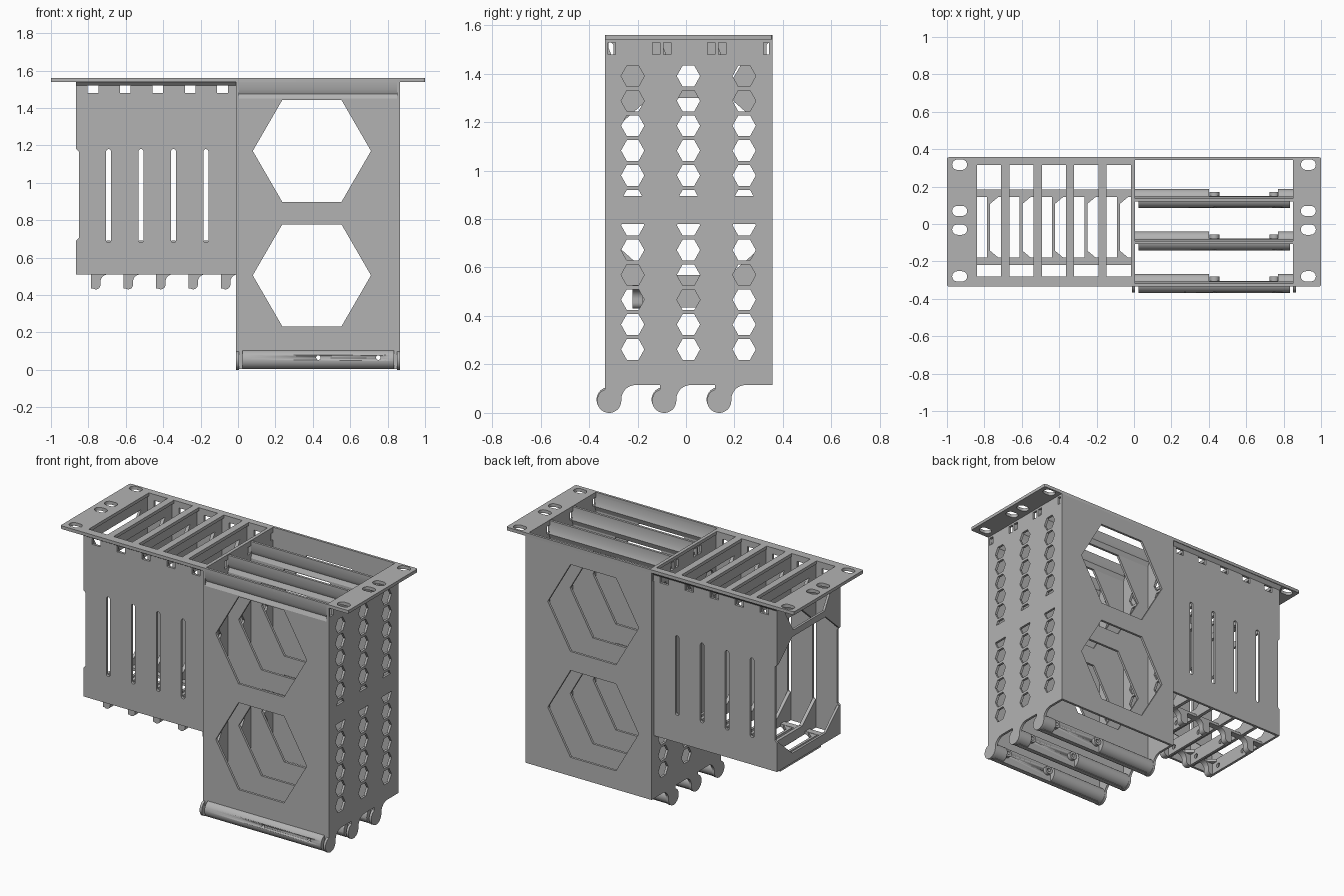
import bpy, bmesh
from math import cos, sin, pi, radians
from mathutils import Matrix

if "Cube" in bpy.data.objects:
    bpy.data.objects.remove(bpy.data.objects["Cube"])

grey = bpy.data.materials.new("plain_grey")
grey.use_nodes = True
grey.diffuse_color = (0.45, 0.45, 0.45, 1)
grey.node_tree.nodes["Principled BSDF"].inputs["Base Color"].default_value = (0.45, 0.45, 0.45, 1)
parts = []

# Columns give where the outline's u, v and the thickness go in the world
FRAMES = {
    "x": Matrix(((0, 0, 1, 0), (1, 0, 0, 0), (0, 1, 0, 0), (0, 0, 0, 1))),
    "y": Matrix(((1, 0, 0, 0), (0, 0, -1, 0), (0, 1, 0, 0), (0, 0, 0, 1))),
    "z": Matrix.Identity(4),
}


def plate(name, loops, axis, lo, hi):
    """Sheet with holes: closed outlines extruded along an axis from lo to hi."""
    curve = bpy.data.curves.new(name, "CURVE")
    curve.dimensions, curve.fill_mode = "2D", "BOTH"
    curve.extrude = (hi - lo) / 2
    for loop in loops:
        spline = curve.splines.new("POLY")
        spline.points.add(len(loop) - 1)
        for point, (u, v) in zip(spline.points, loop):
            point.co = (u, v, 0, 1)
        spline.use_cyclic_u = True
    temp = bpy.data.objects.new(name + "_outline", curve)
    bpy.context.collection.objects.link(temp)
    mesh = bpy.data.meshes.new_from_object(temp.evaluated_get(bpy.context.evaluated_depsgraph_get()))
    bpy.data.objects.remove(temp)
    shift = [(lo + hi) / 2 if a == axis else 0 for a in "xyz"]
    mesh.transform(Matrix.Translation(shift) @ FRAMES[axis])
    bm = bmesh.new()
    bm.from_mesh(mesh)
    bmesh.ops.remove_doubles(bm, verts=bm.verts, dist=0.0001)
    bmesh.ops.recalc_face_normals(bm, faces=bm.faces)
    bm.to_mesh(mesh)
    bm.free()
    mesh.name = name
    mesh.materials.clear()
    mesh.materials.append(grey)
    obj = bpy.data.objects.new(name, mesh)
    bpy.context.collection.objects.link(obj)
    parts.append(obj)
    return obj


def rect(u0, u1, v0, v1):
    return [(u0, v0), (u1, v0), (u1, v1), (u0, v1)]


def arc(u, v, r, start, end, n=12):
    angles = [radians(start + (end - start) * i / n) for i in range(n + 1)]
    return [(u + r * cos(a), v + r * sin(a)) for a in angles]


def stadium(u, v, length, width, upright=False):
    r, d = width / 2, (length - width) / 2
    if upright:
        return arc(u, v + d, r, 0, 180) + arc(u, v - d, r, 180, 360)
    return arc(u + d, v, r, -90, 90) + arc(u - d, v, r, 90, 270)


def hexagon(u, v, half_w, half_h, lo=-9, hi=9):
    """Flat-topped hexagon, trimmed to the height range lo..hi."""
    a, b = max(v - half_h, lo), min(v + half_h, hi)
    width = lambda h: half_w * (1 - abs(h - v) / half_h / 2)
    levels = [a] + ([v] if a < v < b else []) + [b]
    return [(u + width(h), h) for h in levels] + [(u - width(h), h) for h in reversed(levels)]


TOP, FRONT, BACK, WALL = 1.54, -0.334, 0.357, 0.015
BAYS = [-0.317 + 0.227 * i for i in range(3)]          # roll centres, front to back
SLOTS = [-0.84 + 0.1735 * i for i in range(5)]         # left edge of each narrow slot
BOX_F, BOX_B = -0.30, 0.333

# Top mounting flange
loops = [arc(0.99, BACK - .01, .01, 0, 90, 3) + arc(-.99, BACK - .01, .01, 90, 180, 3)
         + arc(-.99, FRONT + .01, .01, 180, 270, 3) + arc(.99, FRONT + .01, .01, 270, 360, 3)]
loops += [stadium(s * 0.932, y, 0.08, 0.055) for s in (-1, 1) for y in (0.317, 0.07, -0.03, -0.28)]
loops += [rect(x, x + 0.13, BOX_F + 0.018, BOX_B - 0.018) for x in SLOTS]
loops.append(rect(0.005, 0.85, FRONT + WALL, BACK - WALL))
plate("top_flange", loops, "z", TOP, TOP + 0.02)

# Side walls of the wide bays: hooked lower edge, hexagon vents, small top windows
outline = [(BACK, TOP), (BACK, 0.115)]
for c in reversed(BAYS):
    outline += arc(c + 0.11, 0.055, 0.06, 90, 180) + arc(c, 0.05, 0.05, 0, -250, 24)
    outline.append((c - 0.017, 0.115))
outline.append((FRONT, TOP))
vents = []
for y in (-0.22, 0.01, 0.24):
    for row in range(6):
        vents.append(hexagon(y, 1.39 - 0.1025 * row, 0.048, 0.043, lo=0.895))
        vents.append(hexagon(y, 0.262 + 0.1025 * row, 0.048, 0.043, hi=0.78))
tabs = [rect(y - .016, y + .016, 1.48, 1.528) for y in (-.306, -.123, -.077, .104, .15, .335)]
for name, x in (("bay_inner_wall", -0.01), ("bay_outer_wall", 0.85)):
    plate(name, [outline] + vents + tabs, "x", x, x + WALL)

# Panels with two large hexagons, each with a creased strip near the top
big_holes = [hexagon(0.395, z, 0.316, 0.273) for z in (1.17, 0.505)]
for i, c in enumerate(BAYS):
    y = c - 0.017
    plate(f"bay_panel_{i}", [rect(-0.008, 0.863, 0.1, 1.45)] + big_holes, "y", y, y + WALL)
    crease = [(y, 1.45), (y + .012, 1.475), (y, 1.5), (y, 1.555), (y + WALL, 1.555),
              (y + WALL, 1.505), (y + WALL + .012, 1.475), (y + WALL, 1.445)]
    plate(f"bay_panel_crease_{i}", [crease], "x", 0.005, 0.85)

    # Rounded bottom stop: full front half, rear half open in the middle
    front_half = arc(c, 0.055, 0.052, 85, 275, 20)
    roll = plate(f"bay_roll_{i}", [front_half + [(c + .012, 0.003), (c + .012, 0.107)]], "x", 0.025, 0.835)
    for x0, x1 in ((0.005, 0.40), (0.77, 0.85)):
        plate(f"bay_ledge_{i}", [arc(c, 0.055, 0.05, -90, 90, 20)], "x", x0, x1)
    for x0, x1 in ((-0.008, 0.025), (0.835, 0.863)):
        plate(f"bay_corner_{i}", [rect(x0, x1, 0.005, 0.1)], "y", y, y + WALL)

    # Screw holes and bosses
    cutter = plate(f"screw_cutter_{i}", [arc(x, .065, .012, 0, 345, 23) for x in (.43, .75)],
                   "y", c - 0.1, c + 0.1)
    parts.remove(cutter)
    cutter.hide_render = True
    cutter.hide_viewport = True
    cutter.display_type = "WIRE"
    mod = roll.modifiers.new("screw_holes", "BOOLEAN")
    mod.object, mod.solver = cutter, "EXACT"
    for x in (.43, .75):
        plate(f"screw_boss_{i}", [arc(x, .065, .026, 0, 345, 23), arc(x, .065, .012, 0, 345, 23)],
              "y", c + .01, c + .035)
plate("bay_back_panel", [rect(-0.01, 0.865, 0.115, TOP)] + big_holes, "y", BACK - WALL, BACK)

# Front and back panels of the narrow slot box
edge = [(-0.008, 0.51), (-0.008, TOP), (-0.865, TOP), (-0.865, 1.18), (-0.85, 1.165),
        (-0.85, 0.705), (-0.865, 0.69), (-0.865, 0.51)]
holes = [stadium(x - 0.0255, 0.93, 0.5, 0.026, True) for x in SLOTS[1:]]
holes += [rect(x + 0.035, x + 0.093, 1.481, 1.519) for x in SLOTS]
plate("box_front", [edge] + holes, "y", BOX_F, BOX_F + WALL)
plate("box_back", [edge] + holes, "y", BOX_B - WALL, BOX_B)
for name, y, s in (("front_brace", BOX_F, -1), ("back_brace", BOX_B, 1)):
    plate(name, [[(y, 1.52), (y + s * 0.02, TOP), (y, TOP)]], "x", -0.865, -0.008)

# Open dividers of the slot box: braced top and bottom
yf, yb = BOX_F + WALL, BOX_B - WALL
upper = [(yf, 1.18), (-0.15, 1.30), (0.18, 1.30), (yb, 1.18), (yb, TOP), (yf, TOP)]
lower = [(yf, 0.69), (yf, 0.51), (yb, 0.51), (yb, 0.69), (0.18, 0.57), (-0.15, 0.57)]
gap = [(-0.14, 1.34), (0.17, 1.34), (0.25, 1.475), (-0.22, 1.475)]
for i, x in enumerate(SLOTS):
    lo, hi = (-0.865, -0.85) if i == 0 else (x - 0.036, x - 0.015)
    plate(f"slot_divider_{i}", [upper, lower, gap], "x", lo, hi)

    # Bottom stop of each slot: two hooked feet, a rail and corner gussets
    a = x + 0.055
    foot = [(a, 0.525), (a, 0.455)] + arc(a + .025, .455, .025, 180, 360) \
        + arc(a + 0.09, 0.47, 0.04, 180, 90) + [(a + 0.09, 0.525)]
    for y0, y1, inner, s in ((-0.22, -0.18, -0.18, 1), (0.145, 0.185, 0.145, -1)):
        plate(f"slot_foot_{i}", [foot], "y", y0, y1)
        plate(f"slot_ledge_{i}", [rect(x - 0.015, x + 0.14, y0, y1)], "z", 0.51, 0.527)
        plate(f"slot_gusset_{i}", [[(a, inner), (a + .06, inner), (a, inner + s * .05)]], "z", .505, .525)
    bores = [arc(y, 0.475, 0.015, 0, 345, 23) for y in (-0.13, 0.1)]
    plate(f"slot_rail_{i}", [rect(-0.22, 0.185, 0.435, 0.525)] + bores, "x", a, a + 0.016)

# Smooth the rounded edges, keep the sharp ones
bpy.ops.object.select_all(action="DESELECT")
for obj in parts:
    obj.select_set(True)
bpy.context.view_layer.objects.active = parts[0]
bpy.ops.object.shade_smooth_by_angle(angle=radians(30))
